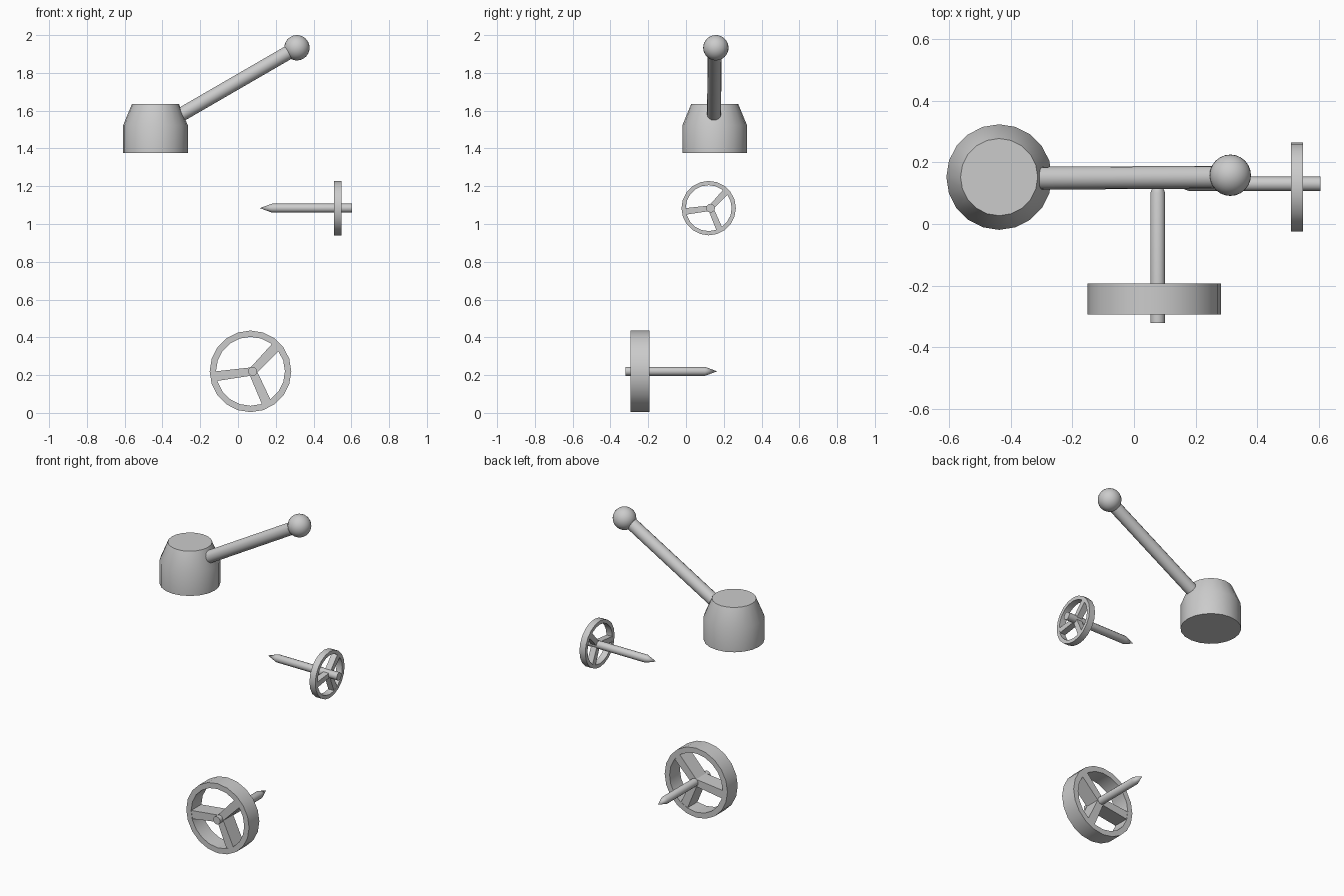
import bpy, bmesh
from math import cos, sin, tau, radians, hypot, atan2
from mathutils import Matrix, Vector

if "Cube" in bpy.data.objects:
    bpy.data.objects.remove(bpy.data.objects["Cube"])


def add_object(name, bm, matrix):
    bmesh.ops.recalc_face_normals(bm, faces=bm.faces)
    bm.transform(matrix)
    mesh = bpy.data.meshes.new(name)
    bm.to_mesh(mesh)
    bm.free()
    ob = bpy.data.objects.new(name, mesh)
    bpy.context.collection.objects.link(ob)
    bpy.ops.object.select_all(action='DESELECT')
    ob.select_set(True)
    bpy.context.view_layer.objects.active = ob
    bpy.ops.object.shade_smooth_by_angle(angle=radians(32))
    return ob


def lathe(name, profile, sides, matrix, closed=False):
    """Spin (radius, height) points round local z; closed profiles make rings."""
    bm = bmesh.new()
    rings = []
    for r, h in profile:
        if r == 0:
            rings.append([bm.verts.new((0, 0, h))] * sides)
        else:
            rings.append([bm.verts.new((r * cos(tau * i / sides), r * sin(tau * i / sides), h))
                          for i in range(sides)])
    pairs = list(zip(rings, rings[1:] + rings[:1])) if closed else list(zip(rings, rings[1:]))
    for a, b in pairs:
        for i in range(sides):
            j = (i + 1) % sides
            bm.faces.new(list(dict.fromkeys((a[i], a[j], b[j], b[i]))))
    if not closed:
        for ring in (rings[0], rings[-1]):
            if ring[0] is not ring[1]:
                bm.faces.new(ring)
    return add_object(name, bm, matrix)


def valve(name, frame, rim_offset, r, back, front, rod_r, tip, taper, rod_end):
    """Three-spoked handwheel on a pointed stem; local +z faces outward."""
    lathe(name + "_stem", [(0, tip), (rod_r, taper), (rod_r, rod_end)], 12, frame)
    inner = r * 0.845
    rim = frame @ Matrix.Translation((rim_offset, 0, 0))
    lathe(name + "_rim", [(inner, back), (r, back), (r, front), (inner, front)], 20, rim, closed=True)
    # spokes run from the stem to just inside the rim
    inset = (front - back) * 0.02
    for k, deg in enumerate((44, 188, 297)):
        a = radians(deg)
        end = Vector((rim_offset + r * 0.9 * cos(a), r * 0.9 * sin(a)))
        length = hypot(*end)
        bm = bmesh.new()
        bmesh.ops.create_cube(bm, size=1)
        for v in bm.verts:
            width = r * (0.24 if v.co.x > 0 else 0.20)
            v.co = ((v.co.x + 0.5) * length, v.co.y * width,
                    back + inset if v.co.z < 0 else front - inset)
        add_object(f"{name}_spoke_{k + 1}", bm, frame @ Matrix.Rotation(atan2(end.y, end.x), 4, 'Z'))


def frame_from(u, v, w, origin):
    m = Matrix((u, v, w)).transposed().to_4x4()
    m.translation = origin
    return m


# lever base
lathe("lever_base", [(0.171, 1.377), (0.171, 1.523), (0.125, 1.634)], 20,
      Matrix.Translation((-0.437, 0.152, 0)))

# lever arm
start, knob = Vector((-0.36, 0.148, 1.545)), Vector((0.312, 0.152, 1.934))
axis = knob - start
lathe("lever_arm", [(0.037, 0), (0.037, axis.length)], 16,
      Matrix.Translation(start) @ axis.to_track_quat('Z', 'Y').to_matrix().to_4x4())

# lever knob
bm = bmesh.new()
bmesh.ops.create_uvsphere(bm, u_segments=24, v_segments=16, radius=0.067)
add_object("lever_knob", bm, Matrix.Translation((0.312, 0.158, 1.933)))

# large valve facing the front
valve("large_valve", frame_from((1, 0, 0), (0, 0, 1), (0, -1, 0), (0.077, 0, 0.22)),
      -0.011, 0.216, 0.193, 0.294, 0.024, -0.165, -0.10, 0.32)

# small valve facing the right side
valve("small_valve", frame_from((0, 1, 0), (0, 0, 1), (1, 0, 0), (0, 0.13, 1.084)),
      -0.010, 0.144, 0.508, 0.548, 0.0235, 0.115, 0.18, 0.604)
